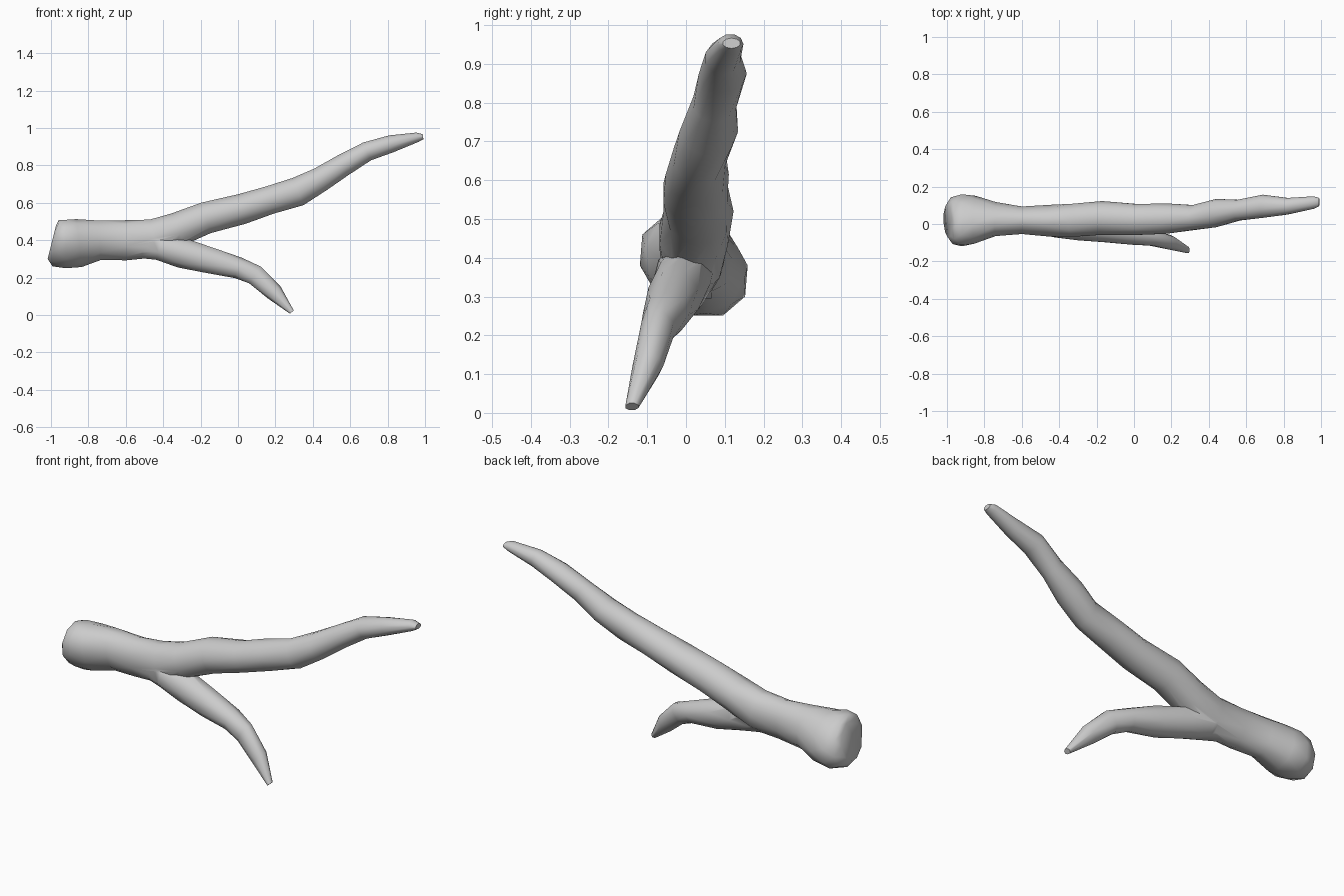
import bpy, bmesh, math


def limb(name, rings, sides):
    """Loft ellipses (x, z, half thickness, y low, y high, skew) square to the path."""
    bm = bmesh.new()
    loops = []
    for i, (x, z, h, y0, y1, skew) in enumerate(rings):
        a = rings[max(i - 1, 0)]
        b = rings[min(i + 1, len(rings) - 1)]
        t = math.atan2(b[1] - a[1], b[0] - a[0])
        loop = []
        for k in range(sides):
            ang = 2 * math.pi * (k + 0.5 * (i % 2)) / sides
            v = h * math.sin(ang) * 1.03
            y = (y0 + y1) / 2 + (y1 - y0) / 2 * math.cos(ang) * 1.03 - skew * v
            loop.append(bm.verts.new((x - v * math.sin(t), y, z + v * math.cos(t))))
        loops.append(loop)
    # triangulated bark between staggered rings
    for i, (p, q) in enumerate(zip(loops, loops[1:])):
        for k in range(sides):
            n = (k + 1) % sides
            if i % 2 == 0:
                bm.faces.new((p[k], p[n], q[k]))
                bm.faces.new((p[n], q[n], q[k]))
            else:
                bm.faces.new((p[k], q[n], q[k]))
                bm.faces.new((p[k], p[n], q[n]))
    bm.faces.new(loops[0])
    bm.faces.new(loops[-1])
    bmesh.ops.recalc_face_normals(bm, faces=bm.faces)
    mesh = bpy.data.meshes.new(name)
    bm.to_mesh(mesh)
    bm.free()
    ob = bpy.data.objects.new(name, mesh)
    bpy.context.collection.objects.link(ob)
    return ob


# Trunk with flared butt, running on into the long upper limb
trunk = limb("branch", [
    (-0.995, 0.39, 0.095, -0.07, 0.10, 0.15),
    (-0.975, 0.385, 0.122, -0.10, 0.135, 0.25),
    (-0.92, 0.38, 0.132, -0.115, 0.155, 0.25),
    (-0.85, 0.385, 0.125, -0.10, 0.145, 0.2),
    (-0.74, 0.40, 0.108, -0.062, 0.115, 0.1),
    (-0.60, 0.40, 0.104, -0.055, 0.095, 0),
    (-0.45, 0.41, 0.105, -0.065, 0.10, 0),
    (-0.32, 0.46, 0.088, -0.07, 0.11, 0),
    (-0.17, 0.52, 0.087, -0.055, 0.12, 0),
    (0.02, 0.567, 0.079, -0.06, 0.108, 0),
    (0.17, 0.615, 0.077, -0.05, 0.108, 0),
    (0.32, 0.66, 0.076, -0.033, 0.102, 0),
    (0.44, 0.725, 0.068, -0.015, 0.132, 0),
    (0.56, 0.80, 0.058, 0.018, 0.13, 0),
    (0.69, 0.875, 0.053, 0.035, 0.155, 0),
    (0.82, 0.916, 0.045, 0.05, 0.14, 0),
    (0.96, 0.951, 0.026, 0.082, 0.147, 0),
    (0.99, 0.953, 0.013, 0.095, 0.14, 0),
], 10)

# Short lower fork bending down to the ground
fork = limb("lower_fork", [
    (-0.55, 0.395, 0.085, -0.04, 0.08, 0),
    (-0.42, 0.365, 0.075, -0.075, 0.08, 0),
    (-0.30, 0.332, 0.078, -0.085, 0.06, 0),
    (-0.16, 0.295, 0.074, -0.10, 0.035, 0),
    (0.00, 0.253, 0.056, -0.11, 0.005, 0),
    (0.09, 0.215, 0.057, -0.117, -0.03, 0),
    (0.195, 0.12, 0.045, -0.137, -0.06, 0),
    (0.288, 0.016, 0.014, -0.157, -0.122, 0),
], 8)

# Fuse the fork into the trunk
mod = trunk.modifiers.new("fuse", 'BOOLEAN')
mod.operation = 'UNION'
mod.solver = 'EXACT'
mod.object = fork
bpy.context.view_layer.objects.active = trunk
trunk.select_set(True)
bpy.ops.object.modifier_apply(modifier="fuse")
bpy.data.objects.remove(fork, do_unlink=True)
bpy.ops.object.shade_smooth_by_angle(angle=math.radians(60))
